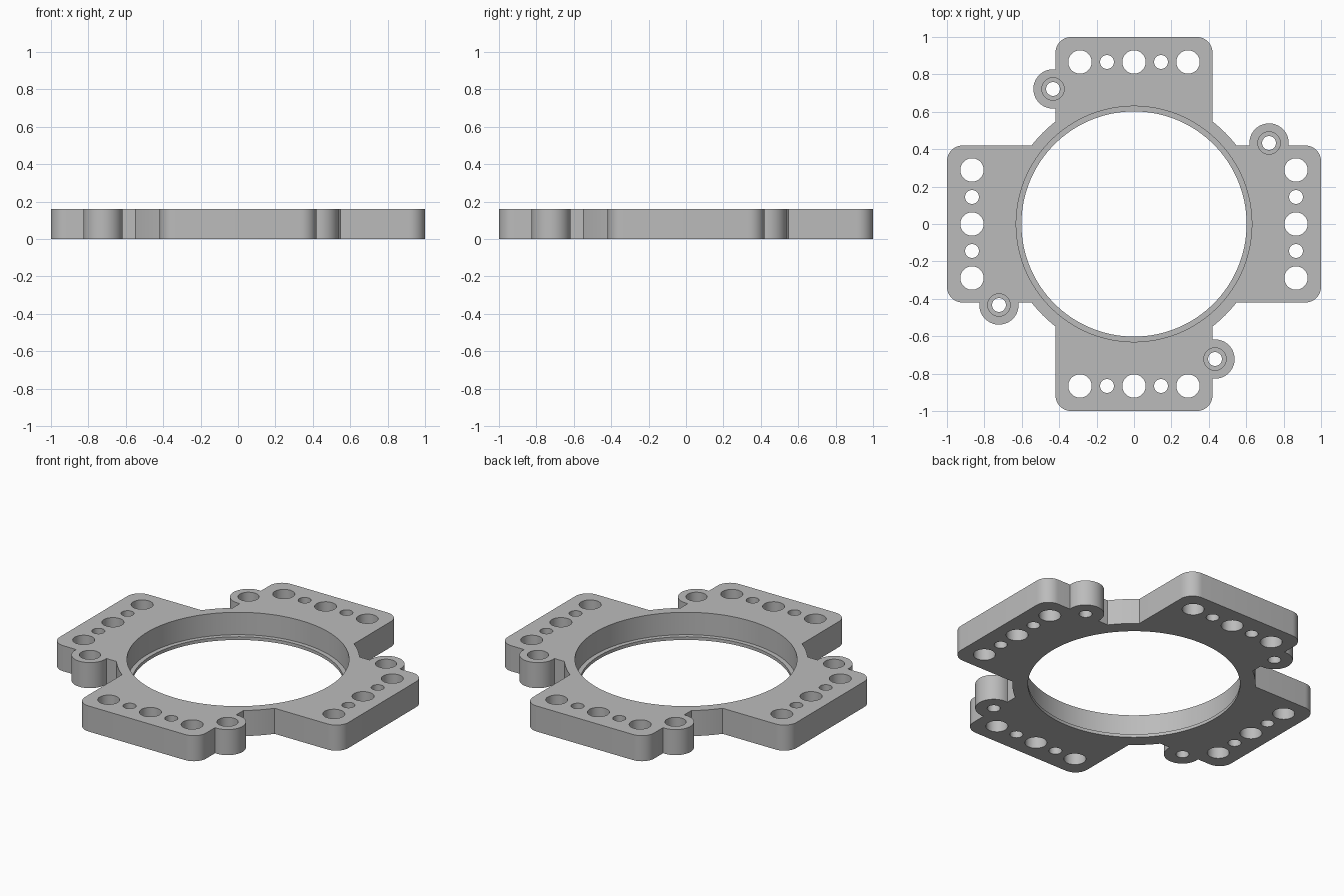
import bpy, bmesh
from math import sin, cos, pi, sqrt, asin, acos

cube = bpy.data.objects.get("Cube")
if cube:
    bpy.data.objects.remove(cube, do_unlink=True)

THICK = 0.16        # plate height
ARM = 0.42          # half width of an arm
CORNER = 0.085      # rounded arm corners
RING = 0.69         # outer radius of the central ring
LUG_X, LUG_Y, LUG_R = 0.433, -0.722, 0.105

metal = bpy.data.materials.new("light grey metal")
metal.use_nodes = True
GREY = (0.5, 0.5, 0.5, 1)
metal.diffuse_color = GREY
metal.node_tree.nodes["Principled BSDF"].inputs["Base Color"].default_value = GREY


def arc(cx, cy, r, a0, a1, n):
    return [(cx + r * cos(a0 + (a1 - a0) * i / n),
             cy + r * sin(a0 + (a1 - a0) * i / n)) for i in range(n + 1)]


def turn(p, quarter):
    x, y = p
    for _ in range(quarter):
        x, y = -y, x
    return x, y


def make_object(name, bm):
    bmesh.ops.recalc_face_normals(bm, faces=bm.faces)
    mesh = bpy.data.meshes.new(name)
    bm.to_mesh(mesh)
    bm.free()
    mesh.materials.append(metal)
    obj = bpy.data.objects.new(name, mesh)
    bpy.context.collection.objects.link(obj)
    return obj


def lathe(bm, x, y, steps, n):
    """Stepped round cutter; steps are (radius, height) pairs."""
    rings = [[bm.verts.new((x + r * cos(2 * pi * i / n), y + r * sin(2 * pi * i / n), z))
              for i in range(n)] for r, z in steps]
    for low, high in zip(rings, rings[1:]):
        for i in range(n):
            j = (i + 1) % n
            bm.faces.new((low[i], low[j], high[j], high[i]))
    bm.faces.new(rings[0][::-1])
    bm.faces.new(rings[-1])


# Outline of one arm with its corners, side lug and piece of ring
inner = ARM - CORNER
lug_angle = acos((ARM - LUG_X) / LUG_R)
ring_start = -acos(ARM / RING)
ring_end = -asin(ARM / RING)
arm = arc(-inner, -1 + CORNER, CORNER, pi, 1.5 * pi, 10)
arm += arc(inner, -1 + CORNER, CORNER, -pi / 2, 0, 10)
arm += arc(LUG_X, LUG_Y, LUG_R, -lug_angle, lug_angle, 32)
arm += arc(0, 0, RING, ring_start, ring_end, 8)

# Plate: four turned arms make the whole outline
bm = bmesh.new()
outline = [turn(p, q) for q in range(4) for p in arm]
base = bm.faces.new([bm.verts.new((x, y, 0)) for x, y in outline])
top = bmesh.ops.extrude_face_region(bm, geom=[base])["geom"]
bmesh.ops.translate(bm, vec=(0, 0, THICK),
                    verts=[v for v in top if isinstance(v, bmesh.types.BMVert)])
plate = make_object("mounting_plate", bm)

# Cutters: stepped centre bore, arm holes and counterbored lug holes
bm = bmesh.new()
LOW, HIGH = -0.1, 0.3
lathe(bm, 0, 0, [(0.602, LOW), (0.602, 0.02), (0.63, 0.02), (0.63, HIGH)], 128)
for q in range(4):
    for k in range(-2, 3):
        r = 0.037 if k % 2 else 0.0625
        x, y = turn((k * 0.1445, -0.866), q)
        lathe(bm, x, y, [(r, LOW), (r, HIGH)], 40)
    x, y = turn((LUG_X, LUG_Y), q)
    lathe(bm, x, y, [(0.037, LOW), (0.037, 0.05), (0.06, 0.05), (0.06, HIGH)], 40)
cutter = make_object("hole_cutters", bm)
cutter.hide_render = True

cut = plate.modifiers.new("holes", 'BOOLEAN')
cut.operation = 'DIFFERENCE'
cut.solver = 'EXACT'
cut.object = cutter

bpy.ops.object.select_all(action='DESELECT')
plate.select_set(True)
bpy.context.view_layer.objects.active = plate
bpy.ops.object.modifier_apply(modifier=cut.name)
bpy.data.objects.remove(cutter, do_unlink=True)
bpy.ops.object.shade_smooth_by_angle(angle=pi / 6)
